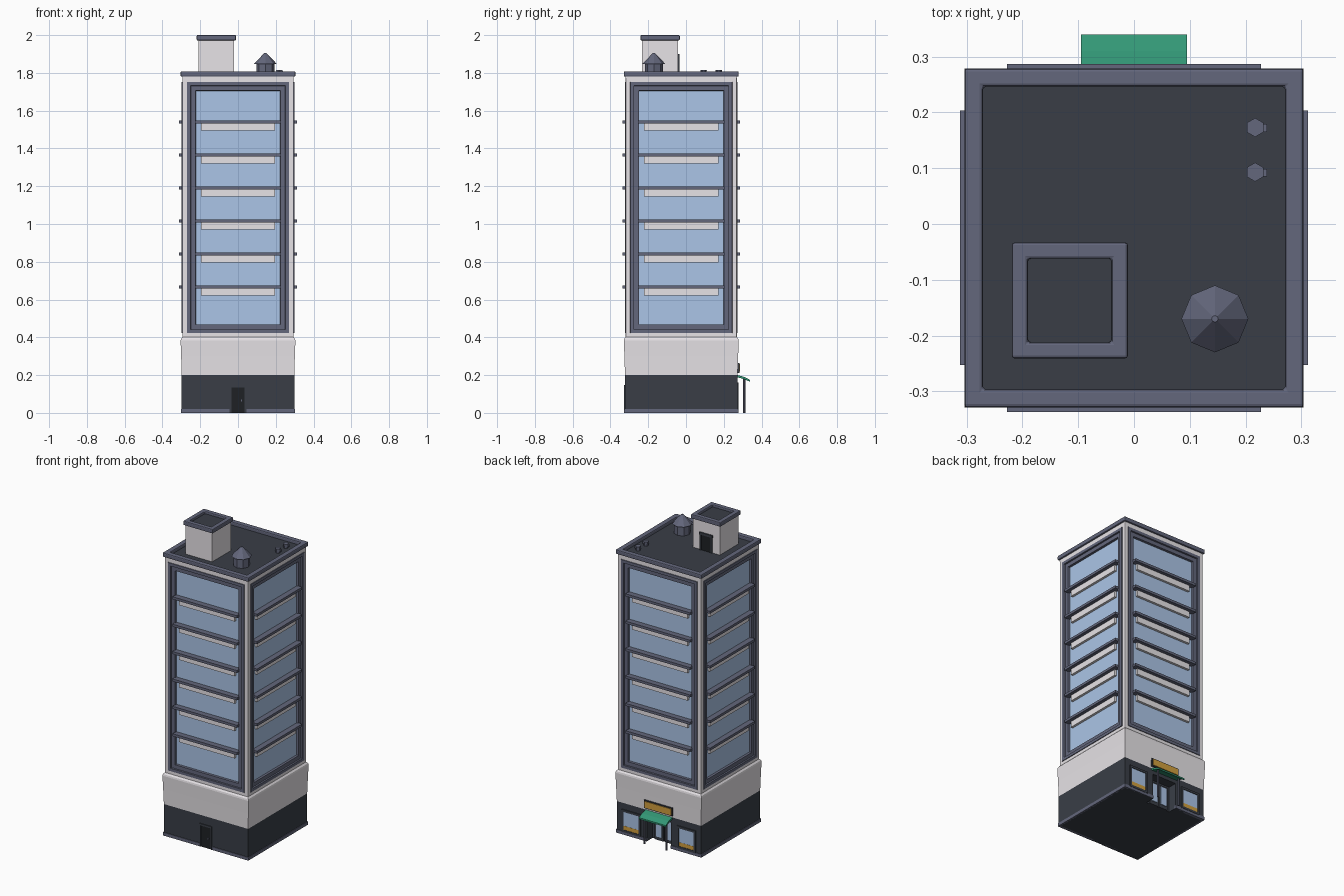
import bpy, bmesh, math
from mathutils import Matrix, Vector

if "Cube" in bpy.data.objects:
    bpy.data.objects.remove(bpy.data.objects["Cube"], do_unlink=True)

CY = -0.025          # centre of the tower in y
HALF = 0.294         # half width of the tower shaft
CENTRE = Matrix.Translation((0, CY, 0))
CORNERS = ((-1, -1), (1, -1), (1, 1), (-1, 1))


def material(name, rgb):
    m = bpy.data.materials.new(name)
    m.use_nodes = True
    m.diffuse_color = (*rgb, 1)
    m.node_tree.nodes["Principled BSDF"].inputs["Base Color"].default_value = (*rgb, 1)
    return m


WHITE = material("wall white", (.84, .81, .84))
SLATE = material("frame slate", (.125, .135, .20))
DARK = material("charcoal", (.041, .048, .062))
BLACK = material("door black", (.013, .015, .018))
GLASS = material("glass blue", (.41, .56, .80))
GREEN = material("awning green", (.033, .31, .18))
ORANGE = material("warm orange", (.64, .35, .05))


def finish(name, bm, mats, bevel=0):
    mesh = bpy.data.meshes.new(name)
    bmesh.ops.recalc_face_normals(bm, faces=bm.faces)
    bm.to_mesh(mesh)
    bm.free()
    for m in mats:
        mesh.materials.append(m)
    ob = bpy.data.objects.new(name, mesh)
    bpy.context.collection.objects.link(ob)
    if bevel:
        mod = ob.modifiers.new("soft edge", "BEVEL")
        mod.width, mod.segments = bevel, 2
    return ob


def box(name, x, y, z, mat, frame=None):
    """Box from (min, max) ranges, optionally placed by a matrix."""
    bm = bmesh.new()
    bmesh.ops.create_cube(bm, size=1)
    for v in bm.verts:
        v.co = Vector([r[0] if c < 0 else r[1] for c, r in zip(v.co, (x, y, z))])
    if frame:
        bm.transform(frame)
    return finish(name, bm, [mat])


def prism(name, points, vector, mat):
    """Extrude a flat outline along a vector."""
    bm = bmesh.new()
    face = bm.faces.new([bm.verts.new(p) for p in points])
    new = bmesh.ops.extrude_face_region(bm, geom=[face])["geom"]
    bmesh.ops.translate(bm, vec=vector, verts=[g for g in new if isinstance(g, bmesh.types.BMVert)])
    return finish(name, bm, [mat])


def square_stack(name, levels, mat):
    """Square loft through (half width, height) levels."""
    bm = bmesh.new()
    rings = [[bm.verts.new((sx * h, CY + sy * h, z)) for sx, sy in CORNERS] for h, z in levels]
    for a, b in zip(rings, rings[1:]):
        for i in range(4):
            j = (i + 1) % 4
            bm.faces.new((a[i], a[j], b[j], b[i]))
    bm.faces.new(rings[0][::-1])
    bm.faces.new(rings[-1])
    return finish(name, bm, [mat])


def square_ring(name, cx, cy, outer, inner, z, mat, bevel):
    """Square rim with an open middle."""
    bm = bmesh.new()
    loops = [[bm.verts.new((cx + sx * h, cy + sy * h, level)) for sx, sy in CORNERS]
             for h in (outer, inner) for level in z]
    for a, b in ((0, 1), (1, 3), (3, 2), (2, 0)):
        for i in range(4):
            j = (i + 1) % 4
            bm.faces.new((loops[a][i], loops[a][j], loops[b][j], loops[b][i]))
    return finish(name, bm, [mat], bevel)


def cone(name, x, y, z, r1, r2, mat, sides=8):
    bm = bmesh.new()
    bmesh.ops.create_cone(bm, cap_ends=True, segments=sides, radius1=r1, radius2=r2, depth=z[1] - z[0])
    bm.transform(Matrix.Translation((x, y, sum(z) / 2)))
    return finish(name, bm, [mat])


# Ground floor: plan with an entrance notch at the back, closed by a lintel slab
b, back, notch, deep = 0.298, 0.273, 0.085, 0.215
plan = [(-b, CY - b), (b, CY - b), (b, back), (notch, back), (notch, deep),
        (-notch, deep), (-notch, back), (-b, back)]
prism("ground_floor", [(x, y, 0) for x, y in plan], (0, 0, .165), DARK)
square_stack("ground_floor_lintel", [(b, .165), (b, .2)], DARK)
square_stack("belt_wall", [(.298, .2), (.301, .3), (.304, .382), (.302, .392), (HALF, .402)], WHITE)
for angle in (90, 270):
    box("side_plinth", (-.302, .302), (-.302, -.29), (0, .02), SLATE,
        CENTRE @ Matrix.Rotation(math.radians(angle), 4, "Z"))
for s in (-1, 1):
    box("front_plinth", sorted((s * .045, s * .302)), (-.327, -.31), (0, .02), SLATE)
    box("back_plinth", sorted((s * notch, s * .302)), (.26, .277), (0, .02), SLATE)

# Tower shaft: nested window frames are inset into each of the four sides
bm = bmesh.new()
bmesh.ops.create_cube(bm, size=1)
for v in bm.verts:
    v.co = (v.co.x * 2 * HALF, CY + v.co.y * 2 * HALF, .402 if v.co.z < 0 else 1.772)
uprights = [e for e in bm.edges if abs(e.verts[0].co.z - e.verts[1].co.z) > 1]
bmesh.ops.bevel(bm, geom=uprights, offset=.004, segments=2, profile=.5, affect="EDGES")
sides = [f for f in bm.faces if abs(f.normal.z) < .1 and f.calc_area() > .5]
for width, depth, index in ((.028, 0, 1), (.001, .004, 1), (.026, 0, 1), (.002, -.009, 1),
                            (.035, 0, 1), (.003, -.013, 2)):
    bmesh.ops.inset_individual(bm, faces=sides, thickness=width, depth=depth)
    for f in sides:
        f.material_index = index
finish("tower_shaft", bm, [WHITE, SLATE, GLASS])
square_stack("cornice_wall", [(HALF, 1.772), (HALF, 1.784)], WHITE)

# Floor bands and sun ledges repeat on every side
for side in range(4):
    turn = CENTRE @ Matrix.Rotation(math.radians(90 * side), 4, "Z")
    for z in [.665 + .175 * i for i in range(6)]:
        box("floor_band", (-.197, .197), (-.291, -.27), (z - .044, z - .006), WHITE, turn)
        box("sun_ledge", (-.228, .228), (-.312, -.272), (z - .007, z + .009), SLATE, turn)

# Roof deck, rim and stair house
square_stack("roof_deck", [(.28, 1.78), (.28, 1.787)], DARK)
square_ring("roof_parapet", 0, CY, .304, .271, (1.78, 1.808), SLATE, .006)
px, py = -.115, -.137
box("stair_house", (px - .095, px + .095), (py - .095, py + .095), (1.77, 1.98), WHITE)
square_ring("stair_house_rim", px, py, .104, .075, (1.972, 2.0), SLATE, .005)
box("stair_house_roof", (px - .08, px + .08), (py - .08, py + .08), (1.975, 1.985), DARK)
wall = py + .095
box("stair_door", (px - .034, px + .034), (wall - .01, wall + .003), (1.78, 1.885), BLACK)
for s in (-1, 1):
    box("stair_door_jamb", (px + s * .038 - .006, px + s * .038 + .006), (wall - .01, wall + .007),
        (1.78, 1.89), DARK)
box("stair_door_head", (px - .046, px + .046), (wall - .01, wall + .008), (1.885, 1.9), DARK)

# Water tank and roof vents
cone("tank_body", .145, -.17, (1.775, 1.855), .048, .048, SLATE)
cone("tank_lid", .145, -.17, (1.848, 1.905), .06, .006, SLATE)
for y in (.093, .173):
    cone("roof_vent", .217, y, (1.775, 1.815), .013, .017, SLATE, 6)
    box("roof_vent_spout", (.217, .238), (y - .008, y + .006), (1.797, 1.812), SLATE)

# Front service door
front = CY - b
box("service_door", (-.034, .034), (front - .002, front + .01), (0, .135), BLACK)
for s in (-1, 1):
    box("service_door_jamb", (s * .039 - .005, s * .039 + .005), (front - .005, front + .01), (0, .145), DARK)
box("service_door_head", (-.044, .044), (front - .005, front + .01), (.135, .147), DARK)
box("service_door_handle", (.015, .022), (front - .006, front), (.06, .07), SLATE)

# Shop windows either side of the entrance
for s in (-1, 1):
    x = s * .195
    box("shop_glass", (x - .055, x + .055), (back - .01, back + .002), (.03, .148), GLASS)
    box("shop_display", (x - .052, x + .052), (back - .01, back + .003), (.03, .056), ORANGE)
    for t in (-1, 1):
        box("shop_jamb", (x + t * .06 - .007, x + t * .06 + .007), (back - .01, back + .006), (.018, .16), DARK)
    for z in (.024, .153):
        box("shop_rail", (x - .067, x + .067), (back - .01, back + .006), (z - .007, z + .007), DARK)

# Recessed double entrance door
for s in (-1, 1):
    box("entrance_leaf", (s * .034 - .031, s * .034 + .031), (deep - .01, deep + .008), (0, .15), DARK)
    box("entrance_glass", (s * .034 - .02, s * .034 + .02), (deep, deep + .012), (.022, .138), GLASS)

# Awning on posts with a sign panel above
slope = [(back, .2), (.31, .19), (.34, .174), (.34, .164), (.31, .178), (back, .188)]
prism("awning", [(-.095, y, z) for y, z in slope], (.19, 0, 0), GREEN)
for s in (-1, 1):
    cone("awning_post", s * .078, .308, (0, .182), .006, .006, SLATE)
box("sign_frame", (-.1, .1), (back - .01, .282), (.212, .264), DARK)
box("sign_panel", (-.094, .094), (.278, .286), (.218, .258), ORANGE)
